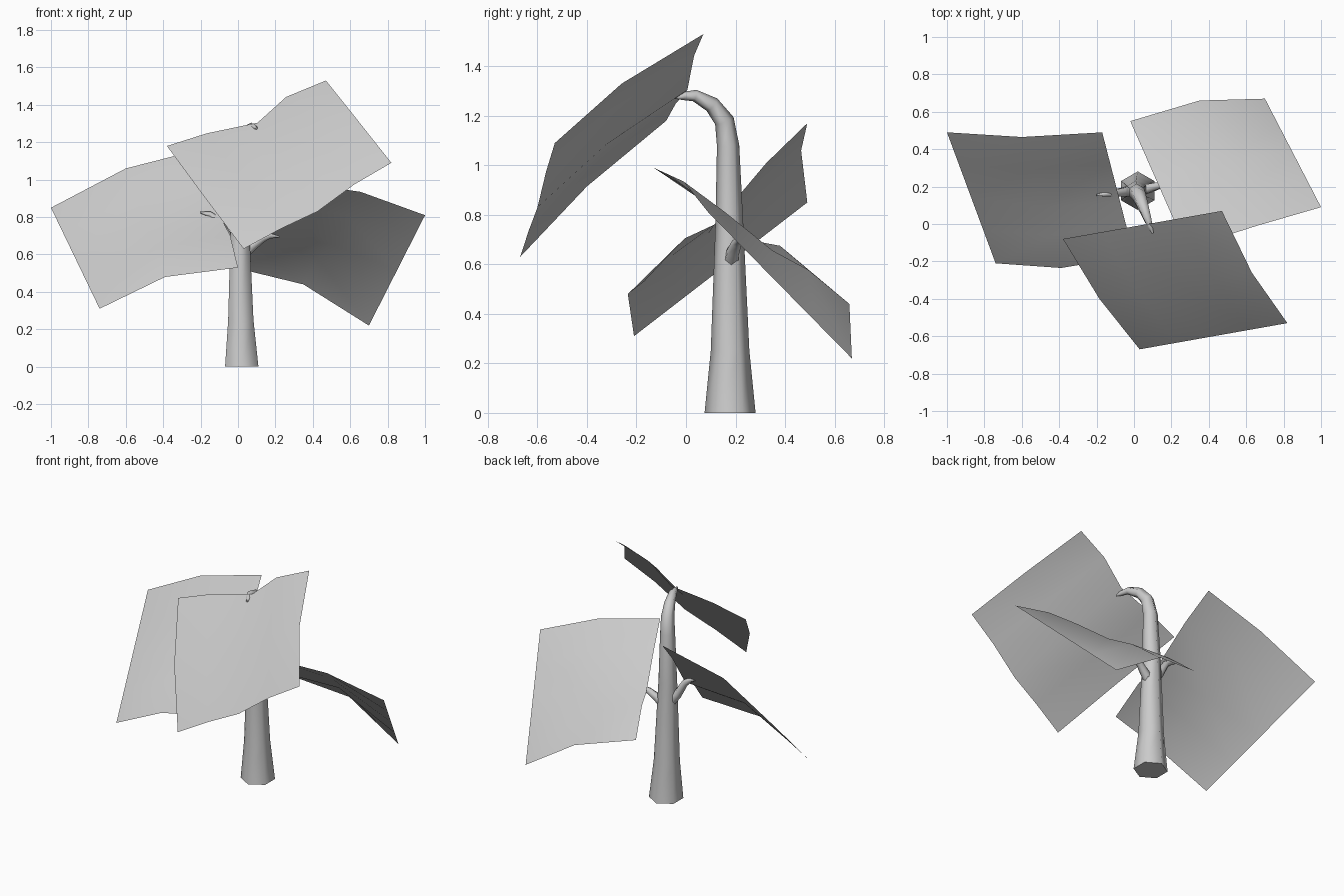
import bpy, math
from mathutils import Vector

if "Cube" in bpy.data.objects:
    bpy.data.objects.remove(bpy.data.objects["Cube"])


def make_object(name, verts, faces, smooth):
    mesh = bpy.data.meshes.new(name)
    mesh.from_pydata(verts, [], faces)
    mesh.update()
    ob = bpy.data.objects.new(name, mesh)
    bpy.context.collection.objects.link(ob)
    bpy.ops.object.select_all(action='DESELECT')
    ob.select_set(True)
    bpy.context.view_layer.objects.active = ob
    bpy.ops.object.shade_smooth_by_angle(angle=math.radians(smooth))
    return ob


def tapered_tube(name, path, side, sides=6):
    """Sweep a polygon along (x, y, z, radius) points."""
    pts = [Vector(p[:3]) for p in path]
    verts, faces = [], []
    for i, p in enumerate(pts):
        t = (pts[min(i + 1, len(pts) - 1)] - pts[max(i - 1, 0)]).normalized()
        if i == 0 and name == "trunk":
            t = Vector((0, 0, 1))
        u = (side - t * side.dot(t)).normalized()
        v = t.cross(u)
        for k in range(sides):
            a = math.pi / 2 + 2 * math.pi * k / sides
            verts.append(p + (u * math.cos(a) + v * math.sin(a)) * path[i][3])
    for i in range(len(pts) - 1):
        for k in range(sides):
            a, b = i * sides + k, i * sides + (k + 1) % sides
            faces.append((a, b, b + sides, a + sides))
    faces.append(tuple(reversed(range(sides))))
    n = (len(pts) - 1) * sides
    faces.append(tuple(range(n, n + sides)))
    return make_object(name, verts, faces, 62)


def leaf(name, inner, outer, ridge_start, ridge_end, fold, outer_fold=0.0):
    """Thin creased sheet: notched inner edge, raised middle row, outer edge."""
    steps = (0, 0.25, 0.57, 0.75, 1)
    grid = []
    for i in range(5):
        dz = Vector((0, 0, (0, *fold, 0)[i]))
        a = Vector(inner[0]).lerp(Vector(inner[1]), steps[i]) + dz
        c = Vector(outer[0]).lerp(Vector(outer[1]), i / 4) + dz * outer_fold
        r = Vector(ridge_start).lerp(Vector(ridge_end), i / 4)
        grid += [a, (a + c) / 2 + r, c]
    faces = [(3 * i + j, 3 * i + j + 1, 3 * i + j + 4, 3 * i + j + 3)
             for i in range(4) for j in range(2)]
    return make_object(name, grid, faces, 60)


# Hooked hexagonal trunk
tapered_tube("trunk", [
    (0.02, 0.178, 0, 0.103), (0.015, 0.178, 0.25, 0.078),
    (0.01, 0.175, 0.77, 0.056), (0.015, 0.17, 1.08, 0.045),
    (0.025, 0.155, 1.18, 0.04), (0.045, 0.105, 1.245, 0.033),
    (0.07, 0.035, 1.282, 0.024), (0.085, -0.01, 1.28, 0.017),
    (0.1, -0.05, 1.275, 0.006)], Vector((1, 0, 0)))

# Side branches
tapered_tube("left_branch", [
    (0.0, 0.178, 0.63, 0.035), (-0.06, 0.17, 0.70, 0.027),
    (-0.11, 0.165, 0.785, 0.021), (-0.15, 0.16, 0.815, 0.015),
    (-0.2, 0.155, 0.825, 0.005)], Vector((0, 1, 0)))
tapered_tube("right_branch", [
    (0.02, 0.178, 0.60, 0.035), (0.08, 0.19, 0.65, 0.027),
    (0.13, 0.205, 0.685, 0.021), (0.17, 0.215, 0.70, 0.015),
    (0.22, 0.23, 0.695, 0.005)], Vector((0, 1, 0)))

# Three broad leaves
leaf("top_leaf", [(-0.38, -0.08, 1.18), (0.47, 0.07, 1.53)],
     [(0.03, -0.67, 0.63), (0.82, -0.53, 1.09)],
     (-0.01, -0.025, 0.01), (-0.015, -0.03, 0.02),
     (-0.02, -0.075, 0.0), 0.4)
leaf("left_leaf", [(-0.17, 0.49, 1.17), (0.0, -0.17, 0.53)],
     [(-1.0, 0.49, 0.85), (-0.74, -0.21, 0.31)],
     (-0.015, -0.025, 0.05), (-0.02, -0.045, 0.06),
     (0.0, -0.045, 0.015))
leaf("right_leaf", [(0.28, -0.13, 0.99), (-0.02, 0.55, 0.53)],
     [(1.0, 0.09, 0.81), (0.70, 0.67, 0.22)],
     (0.015, 0.01, 0.035), (0.01, 0.05, 0.065),
     (0.0, -0.03, 0.03))
